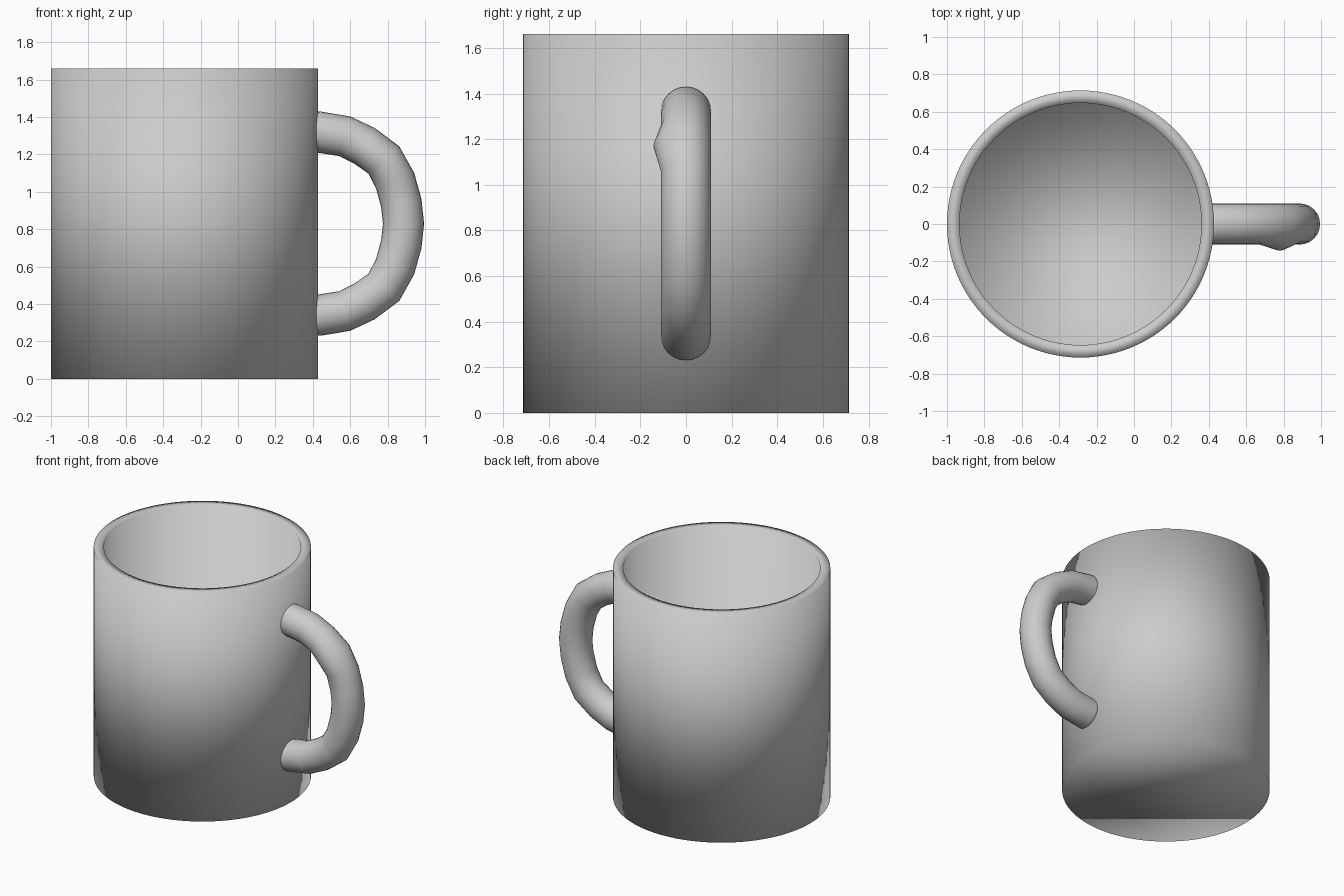
import bpy
import bmesh
from math import cos, sin, pi
from mathutils import Vector

default_cube = bpy.data.objects.get("Cube")
if default_cube:
    bpy.data.objects.remove(default_cube, do_unlink=True)

# Single glaze colour
glaze = bpy.data.materials.new("light_grey_glaze")
glaze.use_nodes = True
grey = (0.6, 0.6, 0.6, 1)
glaze.diffuse_color = grey
glaze.node_tree.nodes["Principled BSDF"].inputs["Base Color"].default_value = grey


def skin_rings(name, rings):
    """Join a series of equal rings into a closed, smooth-shaded skin."""
    bm = bmesh.new()
    loops = [[bm.verts.new(p) for p in ring] for ring in rings]
    for a, b in zip(loops, loops[1:]):
        for i in range(len(a)):
            j = (i + 1) % len(a)
            bm.faces.new((a[i], a[j], b[j], b[i]))
    bm.faces.new(loops[0][::-1])
    bm.faces.new(loops[-1])
    bmesh.ops.recalc_face_normals(bm, faces=bm.faces)
    mesh = bpy.data.meshes.new(name)
    bm.to_mesh(mesh)
    bm.free()
    mesh.materials.append(glaze)
    mesh.shade_smooth()
    obj = bpy.data.objects.new(name, mesh)
    bpy.context.collection.objects.link(obj)
    return obj


# Cup: outer wall, flat rim, inner wall and floor
SIDES = 96
CUP_X = -0.286
OUTER, INNER = 0.714, 0.647
HEIGHT, FLOOR = 1.66, 0.07


def circle(radius, z):
    angles = [2 * pi * i / SIDES for i in range(SIDES)]
    return [(CUP_X + radius * cos(a), radius * sin(a), z) for a in angles]


skin_rings("cup", [circle(OUTER, 0), circle(OUTER, HEIGHT),
                   circle(INNER, HEIGHT), circle(INNER, FLOOR)])

# Handle: round tube along a mirrored arc, with a thumb bulge on the front side
MID_Z = 0.83
TUBE = 0.11
TUBE_SIDES = 24
BULGE_RING = 4
half_arc = [(0.39, 0.49), (0.43, 0.49), (0.57, 0.467), (0.675, 0.417),
            (0.78, 0.34), (0.84, 0.23), (0.873, 0.11), (0.885, 0)]
path = [Vector((x, 0, MID_Z + h)) for x, h in half_arc]
path += [Vector((x, 0, MID_Z - h)) for x, h in half_arc[-2::-1]]

handle_rings = []
for i, centre in enumerate(path):
    along = (path[min(i + 1, len(path) - 1)] - path[max(i - 1, 0)]).normalized()
    side = Vector((0, 1, 0))
    out = side.cross(along)
    ring = []
    for k in range(TUBE_SIDES):
        a = 2 * pi * k / TUBE_SIDES
        across = TUBE * cos(a)
        if i == BULGE_RING and across < 0:
            across *= 1.3
        ring.append(centre + side * across + out * TUBE * sin(a))
    handle_rings.append(ring)
skin_rings("handle", handle_rings)
